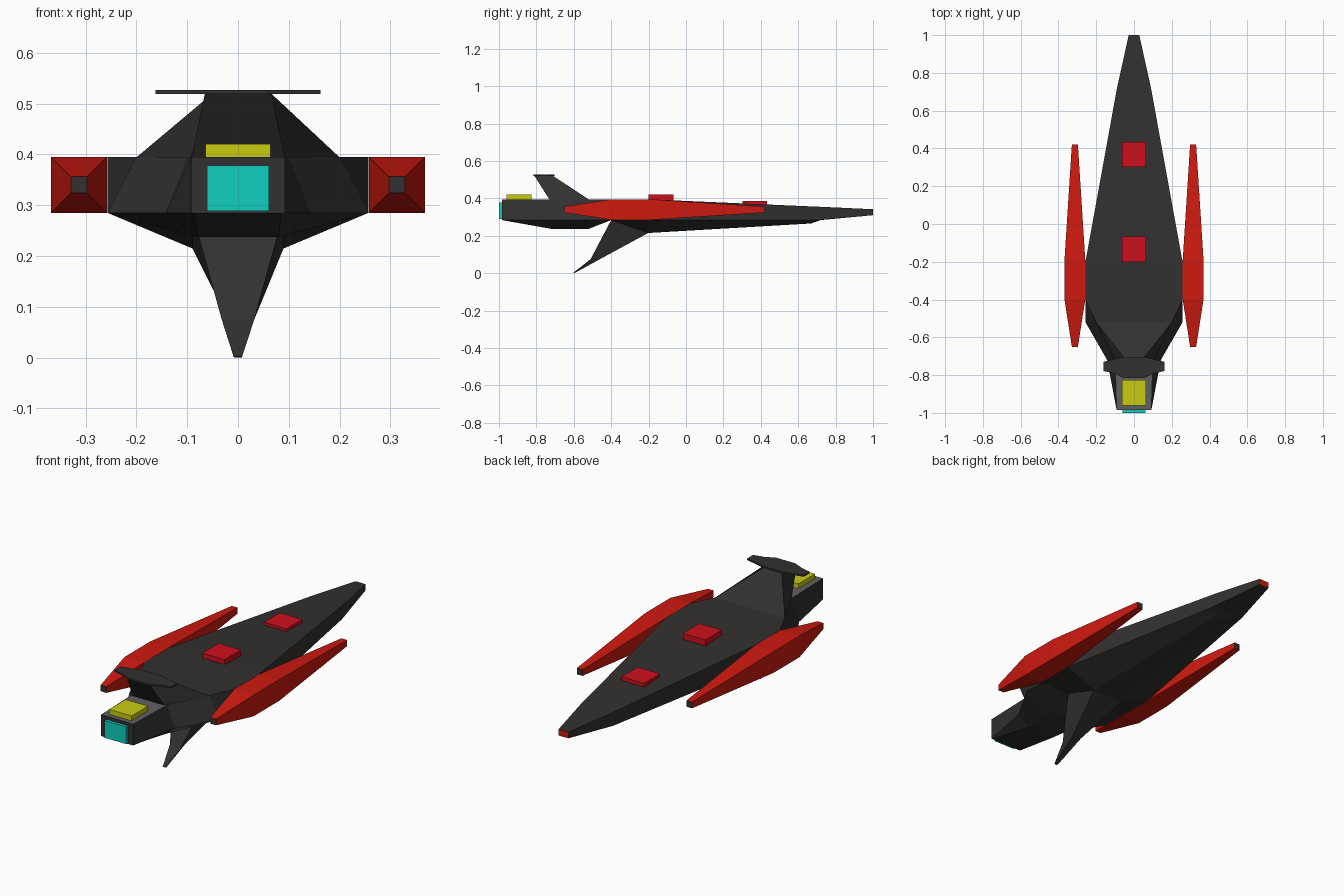
import bpy, bmesh

if "Cube" in bpy.data.objects:
    bpy.data.objects.remove(bpy.data.objects["Cube"])


def material(name, rgb):
    m = bpy.data.materials.new(name)
    m.diffuse_color = (*rgb, 1)
    m.use_nodes = True
    m.node_tree.nodes["Principled BSDF"].inputs["Base Color"].default_value = m.diffuse_color
    return m


DARK = material("dark_grey", (0.032, 0.030, 0.029))
GREY = material("mid_grey", (0.12, 0.115, 0.12))
RED = material("red", (0.62, 0.010, 0.005))
CRIMSON = material("crimson", (0.62, 0.005, 0.012))
YELLOW = material("yellow", (0.58, 0.60, 0.005))
CYAN = material("cyan", (0.005, 0.62, 0.52))


def loft(name, rings, mats, cap_mats=(0, 0), panel=None):
    """Skin closed rings of equal point count and cap both ends."""
    bm = bmesh.new()
    vs = [[bm.verts.new(p) for p in ring] for ring in rings]
    n = len(rings[0])
    for a, b in zip(vs, vs[1:]):
        for i in range(n):
            j = (i + 1) % n
            bm.faces.new((a[i], a[j], b[j], b[i]))
    bm.faces.new(vs[0]).material_index = cap_mats[0]
    bm.faces.new(vs[-1]).material_index = cap_mats[1]
    bmesh.ops.remove_doubles(bm, verts=bm.verts, dist=0.0005)
    bmesh.ops.recalc_face_normals(bm, faces=bm.faces)
    if panel:
        for f in bm.faces:
            if panel(f):
                f.material_index = 1
    me = bpy.data.meshes.new(name)
    bm.to_mesh(me)
    bm.free()
    for m in mats:
        me.materials.append(m)
    ob = bpy.data.objects.new(name, me)
    bpy.context.collection.objects.link(ob)
    return ob


def box(name, x, y0, y1, z0, z1, mat):
    rect = [(-x, y0), (x, y0), (x, y1), (-x, y1)]
    return loft(name, [[(a, b, z) for a, b in rect] for z in (z0, z1)], [mat])


# Hull sections: y, top z, top half width, side z, side half width, belly z, belly half width
sections = [
    (1.00, .342, .028, .310, .028, .310, .020),
    (.72, .355, .090, .285, .090, .284, .040),
    (.67, .357, .099, .285, .099, .266, .040),
    (-.20, .395, .257, .285, .257, .215, .090),
    (-.40, .395, .257, .285, .257, .284, .090),
    (-.52, .395, .200, .285, .257, .237, .080),
    (-.72, .395, .100, .285, .142, .237, .080),
    (-.985, .395, .092, .285, .092, .284, .085),
]
rings = [[(-wt, y, zt), (wt, y, zt), (wm, y, zm), (wb, y, zb), (-wb, y, zb), (-wm, y, zm)]
         for y, zt, wt, zm, wm, zb, wb in sections]
loft("hull", rings, [DARK, GREY, RED], (2, 0),
     lambda f: f.normal.z > .9 and f.calc_center_median().y < -.75)


# Fins: each level gives front and back edges as (y, z, half width)
def fin(name, levels):
    loft(name, [[(-fw, fy, fz), (fw, fy, fz), (bw, by, bz), (-bw, by, bz)]
                for (fy, fz, fw), (by, bz, bw) in levels], [DARK])


fin("dorsal_fin", [((-.52, .394, .200), (-.73, .394, .092)),
                   ((-.71, .520, .050), (-.81, .520, .065))])
fin("ventral_fin", [((-.20, .216, .090), (-.40, .284, .090)),
                    ((-.44, .086, .025), (-.51, .075, .032)),
                    ((-.597, .000, .008), (-.603, .002, .008))])

# Plate on top of the dorsal fin
half = [(.055, -.703), (.162, -.73), (.162, -.778), (.108, -.79), (.055, -.815)]
outline = half + [(-x, y) for x, y in reversed(half)]
loft("fin_plate", [[(x, y, z) for x, y in outline] for z in (.519, .527)], [DARK])

# Side pods: square section tapering to both ends
for side, s in (("left", -1), ("right", 1)):
    pod = []
    for y, r in ((.42, .016), (-.19, .055), (-.40, .055), (-.65, .016)):
        pod.append([(s * .313 + a * r, y, .34 + b * r)
                    for a, b in ((-1, -1), (1, -1), (1, 1), (-1, 1))])
    loft(side + "_pod", pod, [RED, DARK], (1, 1))

# Lights and window
box("rear_roof_block", .064, -.20, -.067, .38, .42, CRIMSON)
box("forward_roof_block", .064, .303, .433, .355, .387, CRIMSON)
box("yellow_block", .064, -.96, -.826, .39, .42, YELLOW)
box("front_window", .061, -1.0, -.98, .289, .378, CYAN)
